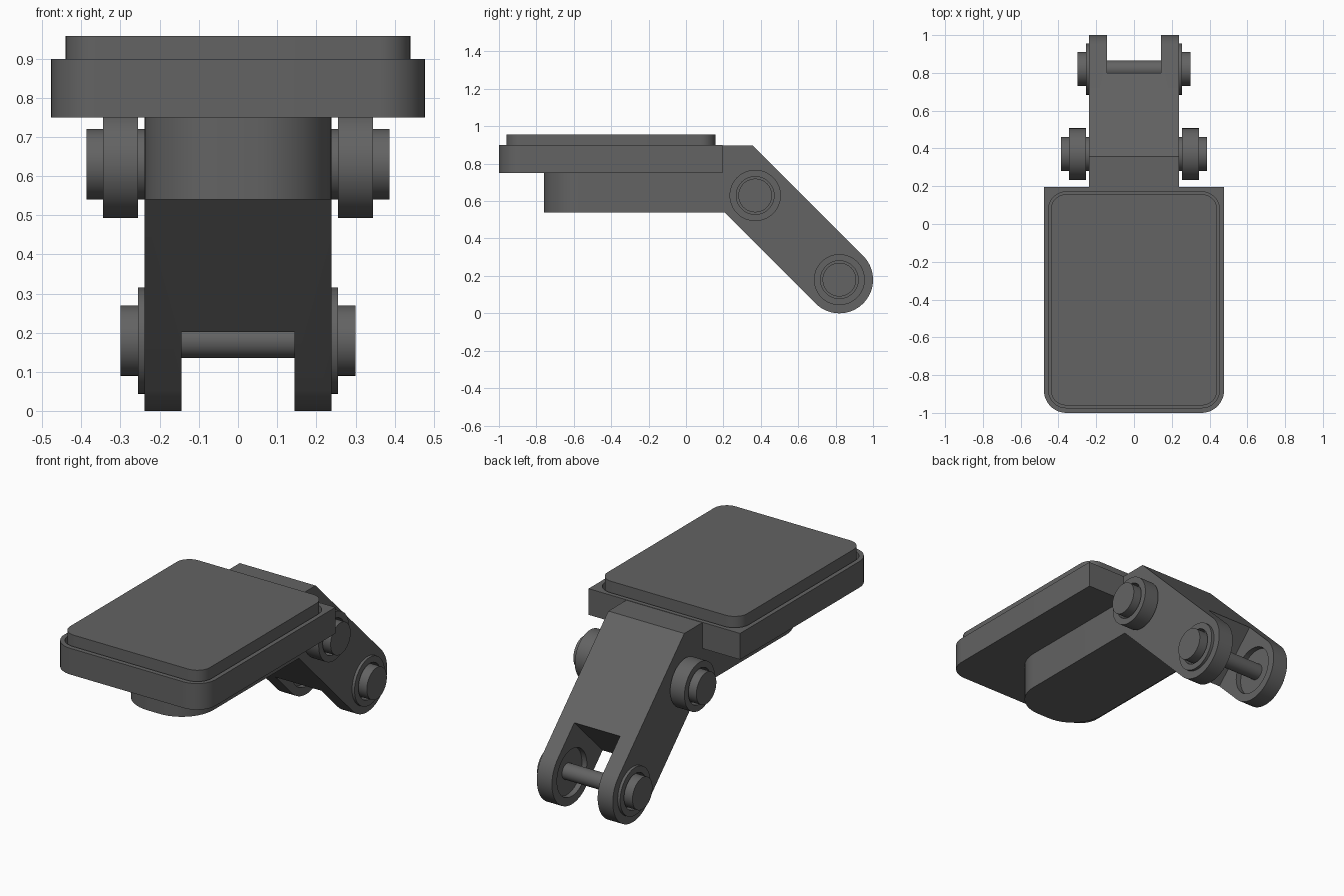
import bpy, bmesh
from math import radians, sin, cos, pi
from mathutils import Matrix

if "Cube" in bpy.data.objects:
    bpy.data.objects.remove(bpy.data.objects["Cube"])

DARK = bpy.data.materials.new("dark_metal")
DARK.diffuse_color = (0.125, 0.125, 0.125, 1)
DARK.use_nodes = True
DARK.node_tree.nodes["Principled BSDF"].inputs["Base Color"].default_value = DARK.diffuse_color


def smooth(ob):
    bpy.ops.object.select_all(action='DESELECT')
    ob.select_set(True)
    bpy.context.view_layer.objects.active = ob
    bpy.ops.object.shade_smooth_by_angle(angle=radians(30))


def finish(bm, name):
    bmesh.ops.recalc_face_normals(bm, faces=bm.faces[:])
    me = bpy.data.meshes.new(name)
    bm.to_mesh(me)
    bm.free()
    me.materials.append(DARK)
    ob = bpy.data.objects.new(name, me)
    bpy.context.collection.objects.link(ob)
    smooth(ob)
    return ob


def prism(bm, pts, vec):
    face = bm.faces.new([bm.verts.new(p) for p in pts])
    ext = bmesh.ops.extrude_face_region(bm, geom=[face])
    verts = [v for v in ext['geom'] if isinstance(v, bmesh.types.BMVert)]
    bmesh.ops.translate(bm, verts=verts, vec=vec)


def round_upright(bm, radius, test):
    edges = [e for e in bm.edges
             if (e.verts[0].co.xy - e.verts[1].co.xy).length < 1e-4
             and all(test(v.co) for v in e.verts)]
    bmesh.ops.bevel(bm, geom=edges, offset=radius, segments=12,
                    profile=0.5, affect='EDGES')


def slab(name, hx, y0, y1, z0, z1, radius, front_only=False):
    bm = bmesh.new()
    prism(bm, [(-hx, y0, z0), (hx, y0, z0), (hx, y1, z0), (-hx, y1, z0)], (0, 0, z1 - z0))
    round_upright(bm, radius, lambda c: not front_only or c.y < y0 + 0.01)
    return finish(bm, name)


def circle(x, r, y, z, n=64):
    return [(x, y + r * cos(2 * pi * i / n), z + r * sin(2 * pi * i / n)) for i in range(n)]


def disc(name, x0, x1, r, y, z):
    bm = bmesh.new()
    prism(bm, circle(x0, r, y, z), (x1 - x0, 0, 0))
    return finish(bm, name)


def cup(name, x0, x1, r, hole, floor, y, z):
    # bearing: solid disc at x0 with a round recess opening at x1
    bm = bmesh.new()
    rings = [[bm.verts.new(p) for p in circle(px, pr, y, z)]
             for px, pr in ((x0, r), (x1, r), (x1, hole), (floor, hole))]
    for a, b in zip(rings, rings[1:]):
        for i in range(len(a)):
            bm.faces.new((a[i - 1], a[i], b[i], b[i - 1]))
    bm.faces.new(rings[0])
    bm.faces.new(rings[-1])
    return finish(bm, name)


def cut(target, cutter):
    cutter.hide_render = True
    mod = target.modifiers.new("cut", 'BOOLEAN')
    mod.operation = 'DIFFERENCE'
    mod.solver = 'EXACT'
    mod.object = cutter
    bpy.context.view_layer.objects.active = target
    bpy.ops.object.modifier_apply(modifier=mod.name)
    bpy.data.objects.remove(cutter)
    smooth(target)


UPPER, LOWER = (0.37, 0.63), (0.82, 0.18)

# tread plate with a shallow pocket for the pad
plate = slab("plate", 0.477, -1.0, 0.195, 0.75, 0.899, 0.12, front_only=True)
cut(plate, slab("pocket", 0.452, -0.973, 0.17, 0.86, 1.0, 0.092))
slab("pad", 0.44, -0.96, 0.157, 0.86, 0.957, 0.08)

# bent arm: side profile with a round lower end
bm = bmesh.new()
arc = [radians(45 - 180 * i / 32) for i in range(33)]
side = [(-0.76, 0.54), (-0.76, 0.75), (0.195, 0.75), (0.195, 0.897), (0.357, 0.897)]
side += [(LOWER[0] + 0.18 * cos(a), LOWER[1] + 0.18 * sin(a)) for a in arc]
side += [(0.207, 0.54)]
prism(bm, [(-0.239, y, z) for y, z in side], (0.478, 0, 0))
round_upright(bm, 0.2, lambda c: c.y < -0.7)
arm = finish(bm, "arm")

# fork slot and bearing seats
bm = bmesh.new()
bmesh.ops.create_cube(bm, size=1)
mat = (Matrix.Translation((0, *LOWER)) @ Matrix.Rotation(radians(-45), 4, 'X')
       @ Matrix.Translation((0, 0.095, 0)) @ Matrix.Diagonal((0.288, 0.61, 0.8, 1)))
bmesh.ops.transform(bm, matrix=mat, verts=bm.verts[:])
cut(arm, finish(bm, "slot"))
cut(arm, disc("bearing_seat", -0.5, 0.5, 0.134, *LOWER))

# bearings and axle caps on both sides
for s, side_name in ((1, "right"), (-1, "left")):
    cup("lower_bearing_" + side_name, s * 0.175, s * 0.255, 0.136, 0.101, s * 0.21, *LOWER)
    disc("lower_cap_" + side_name, s * 0.2, s * 0.30, 0.09, *LOWER)
    cup("upper_bearing_" + side_name, s * 0.255, s * 0.345, 0.137, 0.101, s * 0.30, *UPPER)
    disc("upper_cap_" + side_name, s * 0.23, s * 0.387, 0.09, *UPPER)

# pin across the fork
disc("fork_pin", -0.19, 0.19, 0.045, *LOWER)
